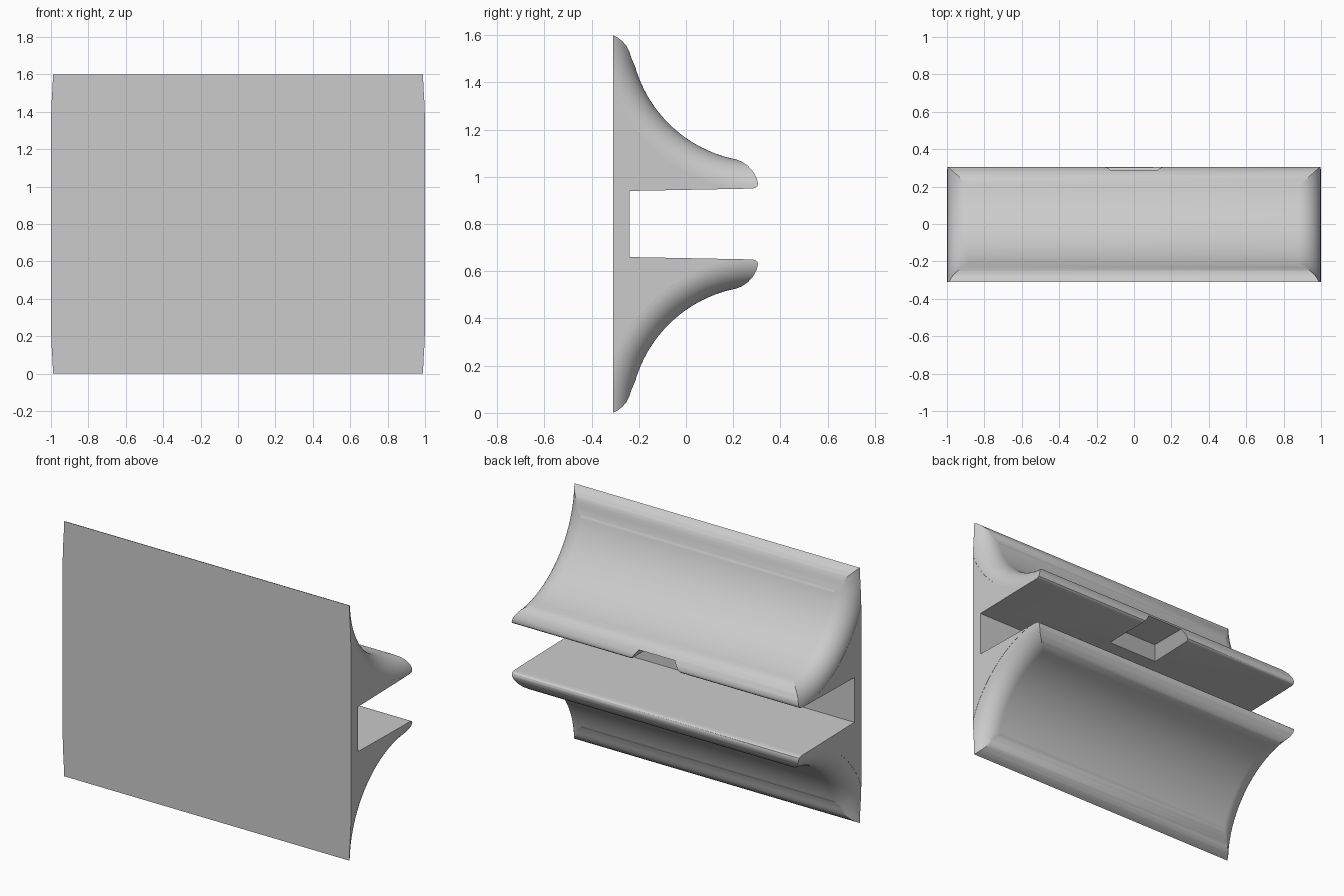
import bpy, bmesh, math

cube = bpy.data.objects.get("Cube")
if cube:
    bpy.data.objects.remove(cube, do_unlink=True)

MID = 0.8                       # height of the mirror plane
ARC_Y, ARC_Z, ARC_R = 0.32, 1.62, 0.557   # concave sweep of each shelf
ROUND = 0.12                    # end rounding radius


def make_object(name, bm):
    bmesh.ops.recalc_face_normals(bm, faces=bm.faces)
    mesh = bpy.data.meshes.new(name)
    bm.to_mesh(mesh)
    bm.free()
    obj = bpy.data.objects.new(name, mesh)
    bpy.context.collection.objects.link(obj)
    return obj


def loft(name, rings):
    """Closed solid through a list of rings with equal point counts."""
    bm = bmesh.new()
    loops = [[bm.verts.new(p) for p in ring] for ring in rings]
    for a, b in zip(loops, loops[1:]):
        for i in range(len(a)):
            j = (i + 1) % len(a)
            bm.faces.new((a[i], a[j], b[j], b[i]))
    bm.faces.new(loops[0])
    bm.faces.new(loops[-1][::-1])
    return make_object(name, bm)


def spool(name, z):
    """Cylinder along x that flares at both ends."""
    half = [(1.05, ARC_R + ROUND)]
    for i in range(15):
        a = math.pi / 2 * i / 14
        half.append((0.999 - ROUND + ROUND * math.cos(a),
                     ARC_R + ROUND * (1 - math.sin(a))))
    stations = half + [(-x, r) for x, r in reversed(half)]
    n = 160
    return loft(name, [[(x, ARC_Y + r * math.cos(math.tau * k / n),
                         z + r * math.sin(math.tau * k / n)) for k in range(n)]
                       for x, r in stations])


# Body profile: upper half from the front lip to the slot, then mirrored
upper = [(-0.31, 1.6), (-0.29, 1.59), (-0.27, 1.575), (-0.253, 1.555),
         (-0.24, 1.53), (-0.23, 1.5), (-0.215, 1.465),
         (0.2, 1.078), (0.235, 1.065), (0.262, 1.047), (0.284, 1.022),
         (0.299, 0.995), (0.305, 0.972), (0.302, 0.96), (0.294, 0.953),
         (0.28, 0.95), (-0.24, 0.94)]
profile = upper + [(y, 2 * MID - z) for y, z in reversed(upper)]
body = loft("shelf_bracket", [[(x, y, z) for y, z in profile] for x in (-1, 1)])

# Cutters: two flared sweeps and one tapered thumb recess under the upper shelf
recess_rings = []
for z, w, y0 in ((0.90, 0.21, -0.05), (1.015, 0.125, 0.045)):
    recess_rings.append([(-w, y0, z), (w, y0, z), (w, 0.4, z), (-w, 0.4, z)])
cutters = [spool("upper_sweep_cutter", ARC_Z),
           spool("lower_sweep_cutter", 2 * MID - ARC_Z),
           loft("recess_cutter", recess_rings)]

for cutter in cutters:
    cutter.hide_render = True
    mod = body.modifiers.new("cut", 'BOOLEAN')
    mod.operation = 'DIFFERENCE'
    mod.solver = 'EXACT'
    mod.object = cutter

# Bake the cuts and discard the cutters
graph = bpy.context.evaluated_depsgraph_get()
baked = bpy.data.meshes.new_from_object(body.evaluated_get(graph))
body.modifiers.clear()
body.data = baked
for cutter in cutters:
    bpy.data.objects.remove(cutter, do_unlink=True)

# Single grey material
grey = bpy.data.materials.new("light_grey")
grey.use_nodes = True
colour = (0.6, 0.6, 0.6, 1)
grey.diffuse_color = colour
grey.node_tree.nodes["Principled BSDF"].inputs["Base Color"].default_value = colour
body.data.materials.clear()
body.data.materials.append(grey)
for poly in body.data.polygons:
    poly.material_index = 0

bpy.ops.object.select_all(action='DESELECT')
body.select_set(True)
bpy.context.view_layer.objects.active = body
bpy.ops.object.shade_smooth_by_angle(angle=math.radians(32))
